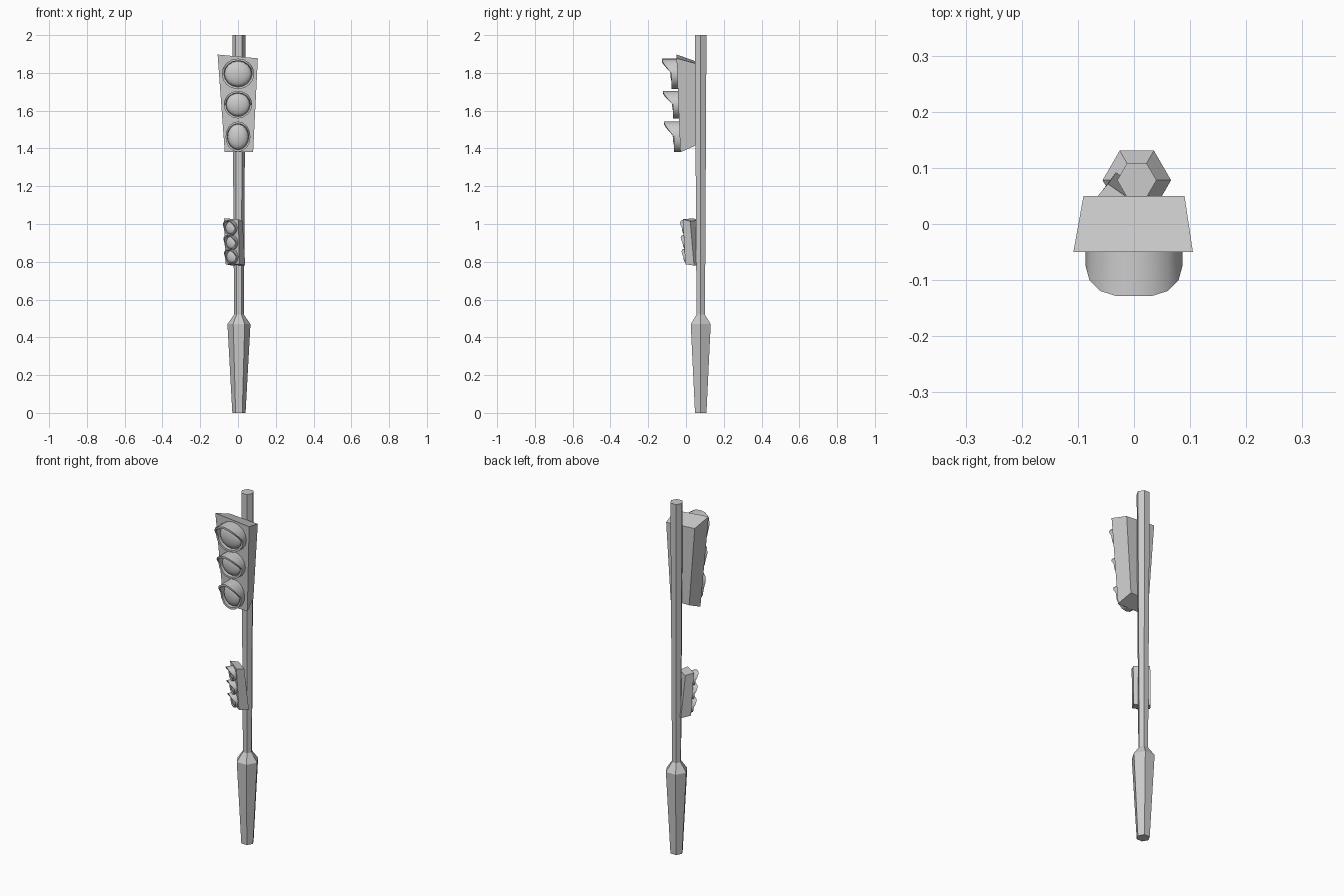
import bpy, bmesh, math
from mathutils import Matrix

if "Cube" in bpy.data.objects:
    bpy.data.objects.remove(bpy.data.objects["Cube"])


def make_object(name, verts, faces, smooth=False):
    mesh = bpy.data.meshes.new(name)
    mesh.from_pydata(verts, [], faces)
    bm = bmesh.new()
    bm.from_mesh(mesh)
    bmesh.ops.recalc_face_normals(bm, faces=bm.faces)
    bm.to_mesh(mesh)
    bm.free()
    obj = bpy.data.objects.new(name, mesh)
    bpy.context.collection.objects.link(obj)
    if smooth:
        bpy.ops.object.select_all(action='DESELECT')
        obj.select_set(True)
        bpy.context.view_layer.objects.active = obj
        bpy.ops.object.shade_smooth_by_angle(angle=math.radians(40))
    return obj


def bridge(a, b, n):
    """Quads joining two closed rings of n vertices."""
    return [(a + i, a + (i + 1) % n, b + (i + 1) % n, b + i) for i in range(n)]


def pole(name, sections, sides, cx, cy):
    verts, faces = [], []
    for z, r in sections:
        for i in range(sides):
            a = math.tau * i / sides
            verts.append((cx + r * math.cos(a), cy + r * math.sin(a), z))
    for k in range(len(sections) - 1):
        faces += bridge(k * sides, (k + 1) * sides, sides)
    faces += [list(range(sides)), list(range(len(verts) - sides, len(verts)))]
    make_object(name, verts, faces)


def housing(name, front, back, mat):
    """Tapered box: each side is four (x, y, z) corners going round."""
    obj = make_object(name, front + back, bridge(0, 4, 4) + [(0, 1, 2, 3), (4, 5, 6, 7)])
    obj.matrix_world = mat


def lamp(name, z, rx, rz, y_back, y_short, y_long, mat):
    """Hooded visor, long on top and short below, with a domed lens inside."""
    n = 16
    verts = []
    for k, depth in ((1, 0), (1, 1), (0.86, 1), (0.82, 0)):
        for i in range(n):
            a = math.tau * i / n
            s = math.sin(a)
            t = max(0, min(1, s / 0.86)) ** 0.95
            y = y_short + (y_long - y_short) * t if depth else y_back
            verts.append((k * rx * math.cos(a), y, z + k * rz * s))
    faces = bridge(0, n, n) + bridge(n, 2 * n, n) + bridge(2 * n, 3 * n, n)
    make_object(name + "_visor", verts, faces, True).matrix_world = mat

    # domed lens
    verts, faces = [], []
    base = y_back + 0.35 * (y_short - y_back)
    rings = 5
    for j in range(rings):
        b = math.pi / 2 * j / rings
        for i in range(n):
            a = math.tau * i / n
            k = 0.84 * math.cos(b)
            verts.append((k * rx * math.cos(a), base - 0.35 * rz * math.sin(b),
                          z + k * rz * math.sin(a)))
    for j in range(rings - 1):
        faces += bridge(j * n, (j + 1) * n, n)
    tip = len(verts)
    verts.append((0, base - 0.35 * rz, z))
    last = (rings - 1) * n
    faces += [(last + i, last + (i + 1) % n, tip) for i in range(n)]
    make_object(name + "_lens", verts, faces, True).matrix_world = mat


# hexagonal post with a flared foot
pole("post", [(0, .035), (.47, .061), (.52, .026), (2, .035)], 6, .005, .078)

# large signal head
big = Matrix.Identity(4)
housing("large_housing",
        [(-.108, -.05, 1.897), (.105, -.05, 1.877), (.08, -.03, 1.38), (-.07, -.03, 1.38)],
        [(-.09, .05, 1.862), (.09, .05, 1.85), (.062, .05, 1.415), (-.055, .05, 1.415)], big)
for part, z, rx, rz, dy in (("large_top", 1.795, .086, .081, 0),
                            ("large_middle", 1.632, .075, .073, .006),
                            ("large_bottom", 1.462, .066, .081, .012)):
    lamp(part, z, rx, rz, -.042 + dy, -.076 + dy, -.128 + dy, big)

# small signal head, turned to the left and leaning
small = Matrix.Translation((-.037, .01, 0)) @ Matrix.Rotation(math.radians(-35), 4, 'Z')
housing("small_housing",
        [(-.047, 0, 1.03), (.047, 0, 1.025), (.045, .015, .787), (-.045, .015, .787)],
        [(-.043, .045, 1.02), (.043, .045, 1.015), (.043, .07, .78), (-.043, .07, .78)], small)
for part, z, dy in (("small_top", .98, 0), ("small_middle", .902, .005), ("small_bottom", .827, .01)):
    lamp(part, z, .039, .04, .005 + dy, -.012 + dy, -.036 + dy, small)
